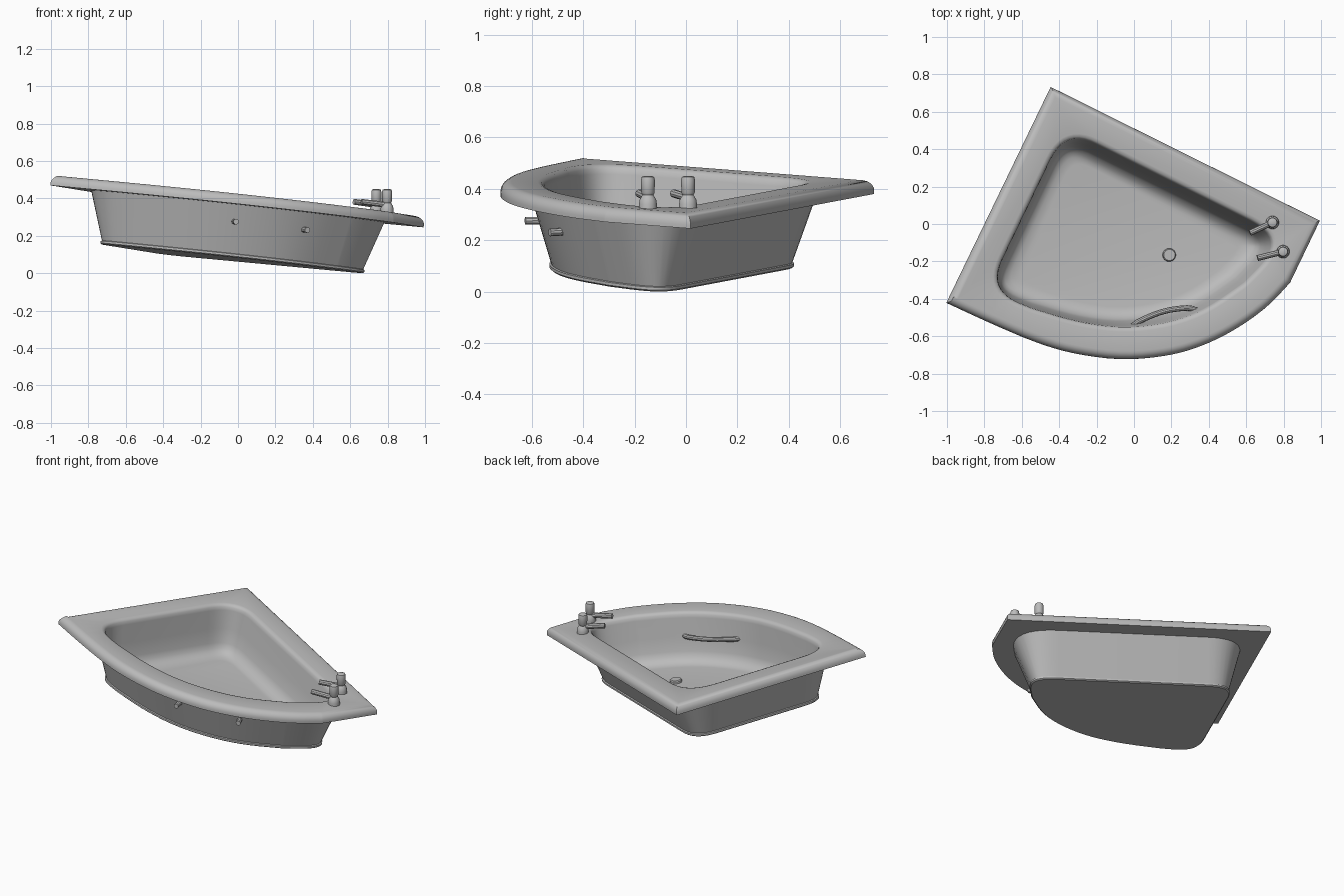
import bpy, bmesh, math
from mathutils import Vector, Matrix

cube = bpy.data.objects.get("Cube")
if cube:
    bpy.data.objects.remove(cube)

mat = bpy.data.materials.new("bath grey")
mat.use_nodes = True
GREY = (0.5, 0.5, 0.5, 1)
mat.diffuse_color = GREY
mat.node_tree.nodes["Principled BSDF"].inputs["Base Color"].default_value = GREY

# The whole bath leans: local z = 0 is the top of the rim
normal = Vector((0.1067, 0.0263, 1)).normalized()
TILT = (Matrix.Translation((0, 0, 0.407))
        @ Vector((0, 0, 1)).rotation_difference(normal).to_matrix().to_4x4()
        @ Matrix.Scale(1.004, 4))


def finish(ob, angle=35):
    bpy.ops.object.select_all(action='DESELECT')
    ob.select_set(True)
    bpy.context.view_layer.objects.active = ob
    if ob.type == 'CURVE':
        bpy.ops.object.convert(target='MESH')
        ob = bpy.context.object
    ob.data.materials.clear()
    ob.data.materials.append(mat)
    bpy.ops.object.shade_smooth_by_angle(angle=math.radians(angle))
    return ob


def from_bmesh(name, bm, matrix=None, angle=35):
    bmesh.ops.recalc_face_normals(bm, faces=bm.faces)
    if matrix:
        bm.transform(matrix)
    me = bpy.data.meshes.new(name)
    bm.to_mesh(me)
    bm.free()
    ob = bpy.data.objects.new(name, me)
    bpy.context.collection.objects.link(ob)
    return finish(ob, angle)


def soften(pts, times=2):
    """Corner-cut an open line, keeping its ends."""
    pts = [Vector(p) for p in pts]
    for _ in range(times):
        out = [pts[0]]
        for a, b in zip(pts, pts[1:]):
            out += [a.lerp(b, 0.25), a.lerp(b, 0.75)]
        pts = out + [pts[-1]]
    return pts


def fillet(prev, corner, nxt, t, n=10):
    """Round one corner, starting and ending t away from it."""
    c = Vector(corner)
    a = c + (Vector(prev) - c).normalized() * t
    b = c + (Vector(nxt) - c).normalized() * t
    return [a.lerp(c, i / n).lerp(c.lerp(b, i / n), i / n) for i in range(n + 1)]


def inset(loop, d):
    """Offset an anticlockwise outline inwards by d."""
    out = []
    for i, p in enumerate(loop):
        e1 = (p - loop[i - 1]).normalized()
        e2 = (loop[(i + 1) % len(loop)] - p).normalized()
        n1, n2 = Vector((-e1.y, e1.x)), Vector((-e2.y, e2.x))
        out.append(p + (n1 + n2) * d / (1 + n1.dot(n2)))
    return out


def ring(bm, loop, z):
    vs = [bm.verts.new((p.x, p.y, z)) for p in loop]
    return vs


def skin(bm, rings):
    for r, s in zip(rings, rings[1:]):
        for i in range(len(r)):
            j = (i + 1) % len(r)
            bm.faces.new((r[i], r[j], s[j], s[i]))


def plate(bm, outer, inner):
    """Flat face between two coplanar outlines."""
    edges = []
    for r in (outer, inner):
        for i in range(len(r)):
            e = bm.edges.get((r[i - 1], r[i]))
            edges.append(e or bm.edges.new((r[i - 1], r[i])))
    bmesh.ops.triangle_fill(bm, edges=edges, use_beauty=True)


# Rim outline: two straight wall sides, a short end and a bowed front
front = soften([(0.84, -0.31), (0.72, -0.44), (0.55, -0.56), (0.38, -0.645),
                (0.2, -0.70), (-0.05, -0.725), (-0.3, -0.695), (-0.5, -0.64),
                (-0.75, -0.535), (-1.0, -0.42)])
outline = [Vector((1.0, 0.02))] + front + [Vector((-0.44, 0.73))]
# put in anticlockwise order
outline.reverse()

# Basin opening: three rounded corners and a bowed front
back, left, right = (-0.371, 0.5245), (-0.80, -0.36), (0.845, -0.075)
bow = [(-0.55, -0.46), (-0.3, -0.535), (-0.05, -0.567), (0.2, -0.535),
       (0.4, -0.46), (0.6, -0.32)]
opening = (fillet(right, back, left, 0.2) + fillet(back, left, bow[0], 0.2)
           + soften(bow) + fillet(bow[-1], right, back, 0.24))

bm = bmesh.new()
# Rounded rim edge
R = 0.042
rim = [ring(bm, inset(outline, R * (1 - math.sin(a))), -R * (1 - math.cos(a)))
       for a in [math.pi / 2 * k / 6 for k in range(7)]]
rim.append(ring(bm, outline, -0.055))
skin(bm, rim)

# Inside of the basin, curving into the floor
profile = [(-0.015, 0), (0, -0.004), (0.01, -0.015), (0.014, -0.035), (0.03, -0.15),
           (0.048, -0.235), (0.06, -0.265), (0.08, -0.285)]
inside = [ring(bm, inset(opening, d), z) for d, z in profile]
centre = Vector((0, -0.1))
floor_edge = inset(opening, 0.08)
for s, z in ((0.95, -0.297), (0.88, -0.302)):
    inside.append(ring(bm, [centre.lerp(p, s) for p in floor_edge], z))
skin(bm, inside)
bm.faces.new(inside[-1])

# Outside of the basin with a small lip round the base
shell = [ring(bm, inset(opening, d), z) for d, z in
         ((-0.04, -0.055), (0.045, -0.315), (0.038, -0.318), (0.038, -0.329), (0.045, -0.335))]
skin(bm, shell)
bm.faces.new(shell[-1])

plate(bm, rim[0], inside[0])
plate(bm, rim[-1], shell[0])
from_bmesh("bath_tub", bm, TILT)


def lathe(name, profile, matrix, n=24):
    bm = bmesh.new()
    rings = [ring(bm, [Vector((r * math.cos(2 * math.pi * i / n), r * math.sin(2 * math.pi * i / n)))
                       for i in range(n)], z) for r, z in profile]
    skin(bm, rings)
    bm.faces.new(rings[0])
    bm.faces.new(rings[-1])
    return from_bmesh(name, bm, matrix)


def tube(name, pts, radius):
    cu = bpy.data.curves.new(name, 'CURVE')
    cu.dimensions = '3D'
    cu.bevel_depth = radius
    cu.bevel_resolution = 3
    cu.use_fill_caps = True
    sp = cu.splines.new('POLY')
    sp.points.add(len(pts) - 1)
    for q, p in zip(sp.points, pts):
        q.co = (*p, 1)
    ob = bpy.data.objects.new(name, cu)
    bpy.context.collection.objects.link(ob)
    return finish(ob)


# Drain plug
lathe("drain_plug", [(0.035, -0.31), (0.035, -0.29), (0.03, -0.284)],
      TILT @ Matrix.Translation((0.22, -0.157, 0)))

# Two upright taps, each with a spout over the basin
tap = [(0.035, -0.012), (0.035, 0.012), (0.032, 0.03), (0.025, 0.042), (0.021, 0.048),
       (0.026, 0.056), (0.027, 0.105), (0.024, 0.118), (0.015, 0.122)]
for side, (x, y), (sx, sy) in (("back", (0.74, 0.008), (0.62, -0.048)),
                               ("front", (0.797, -0.148), (0.66, -0.182))):
    lathe(side + "_tap", tap, Matrix.Translation((x, y, 0.328)))
    tube(side + "_spout", [(x, y, 0.365), (sx, sy, 0.382)], 0.016)

# Grab bar, its ends passing through the front wall
tube("grab_bar", soften([(-0.01, -0.625, 0.275), (-0.025, -0.545, 0.277), (0.1, -0.485, 0.262),
                         (0.2, -0.455, 0.25), (0.335, -0.445, 0.235), (0.372, -0.53, 0.23)]), 0.015)
